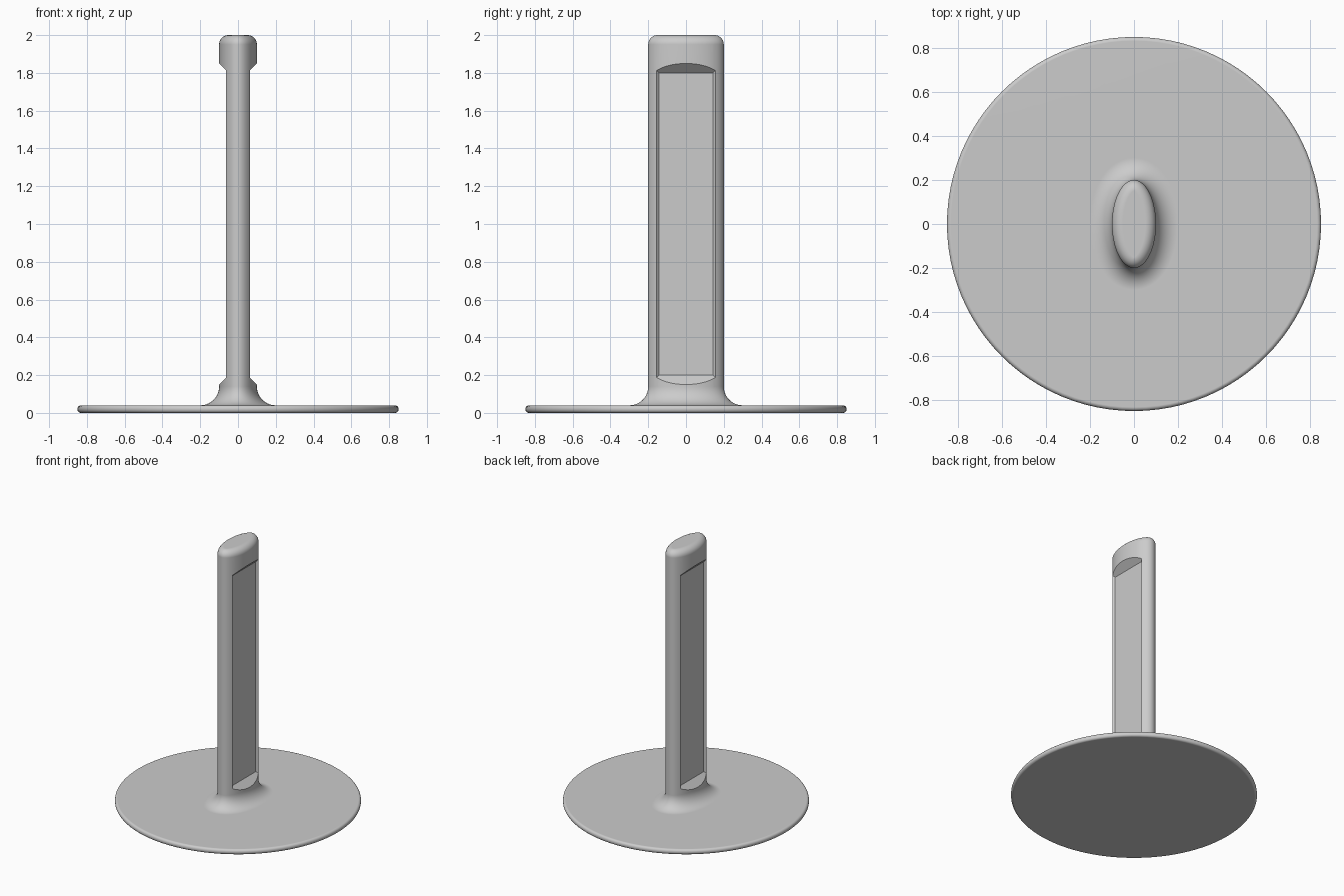
import bpy, bmesh
from math import sin, cos, pi, hypot

if "Cube" in bpy.data.objects:
    bpy.data.objects.remove(bpy.data.objects["Cube"])

N = 96


def circle(r, z):
    return [(r * cos(2 * pi * i / N), r * sin(2 * pi * i / N), z) for i in range(N)]


def oval(d, z, a=0.1, b=0.2):
    # Ellipse offset along its normal by d
    ring = []
    for i in range(N):
        c, s = cos(2 * pi * i / N), sin(2 * pi * i / N)
        nx, ny = c * b, s * a
        k = d / hypot(nx, ny)
        ring.append((a * c + nx * k, b * s + ny * k, z))
    return ring


def make_object(name, bm):
    bmesh.ops.recalc_face_normals(bm, faces=bm.faces[:])
    mesh = bpy.data.meshes.new(name)
    bm.to_mesh(mesh)
    bm.free()
    obj = bpy.data.objects.new(name, mesh)
    bpy.context.collection.objects.link(obj)
    return obj


def loft(name, rings):
    bm = bmesh.new()
    loops = [[bm.verts.new(p) for p in ring] for ring in rings]
    for lo, hi in zip(loops, loops[1:]):
        n = len(lo)
        for i in range(n):
            j = (i + 1) % n
            bm.faces.new((lo[i], lo[j], hi[j], hi[i]))
    bm.faces.new(loops[0][::-1])
    bm.faces.new(loops[-1])
    return make_object(name, bm)


# Round base with soft rim, flowing by a fillet into the oval post with a soft top
rings = []
rr = 0.018
for zc, start in ((rr, -pi / 2), (0.04 - rr, 0)):
    for k in range(6):
        t = start + k / 5 * pi / 2
        rings.append(circle(0.85 - rr + rr * cos(t), zc + rr * sin(t)))
for k in range(13):
    t = k / 12 * pi / 2
    rings.append(oval(0.1 - 0.1 * sin(t), 0.14 - 0.1 * cos(t)))
for k in range(10):
    t = k / 9 * pi / 2
    rings.append(oval(-0.049 + 0.049 * cos(t), 1.951 + 0.049 * sin(t)))
stand = loft("post_stand", rings)


# Bevelled recess on each broad side of the post
def recess_ring(x, grow):
    y, z0, z1 = 0.142 + grow, 0.2 - grow, 1.8 + grow
    return [(x, -y, z0), (x, y, z0), (x, y, z1), (x, -y, z1)]


bpy.context.view_layer.objects.active = stand
for side in (-1, 1):
    cutter = loft("recess_cutter", [recess_ring(side * 0.05, 0),
                                    recess_ring(side * 0.12, 0.07)])
    cutter.hide_render = True
    mod = stand.modifiers.new("recess", 'BOOLEAN')
    mod.operation = 'DIFFERENCE'
    mod.solver = 'EXACT'
    mod.object = cutter
    bpy.ops.object.modifier_apply(modifier=mod.name)
    bpy.data.objects.remove(cutter)

# Smooth shading with crisp recess edges
stand.select_set(True)
bpy.ops.object.shade_smooth_by_angle(angle=0.45)
weighted = stand.modifiers.new("weighted_normals", 'WEIGHTED_NORMAL')
weighted.keep_sharp = True
